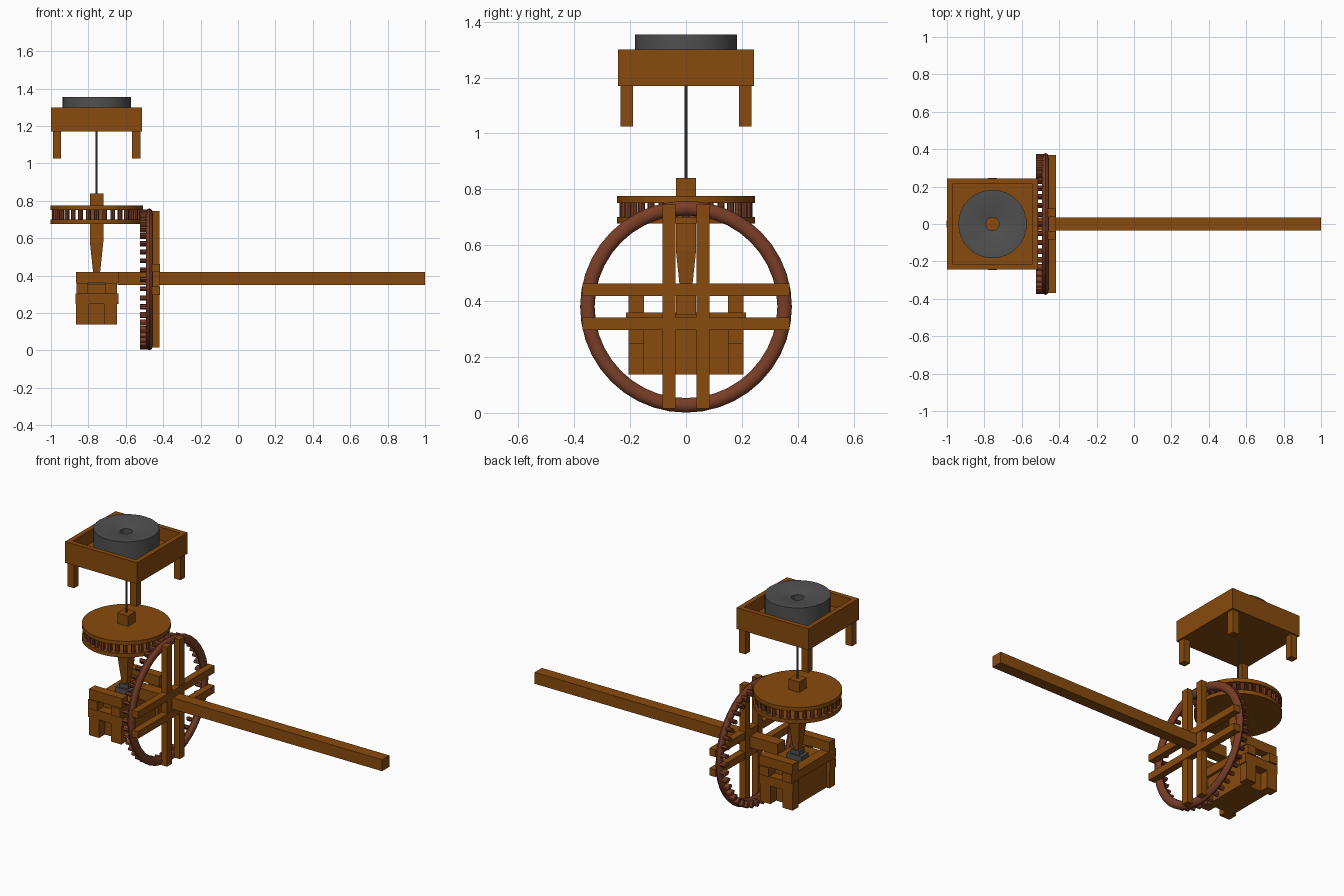
import bpy, bmesh, math
from mathutils import Matrix, Vector

if "Cube" in bpy.data.objects:
    bpy.data.objects.remove(bpy.data.objects["Cube"])

def mat(name, c):
    m = bpy.data.materials.new(name)
    m.diffuse_color = (*c, 1)
    m.use_nodes = True
    m.node_tree.nodes["Principled BSDF"].inputs["Base Color"].default_value = m.diffuse_color
    return m

WOOD = mat("brown_wood", (0.25, 0.07, 0.004))
RED = mat("red_brown_wood", (0.19, 0.047, 0.02))
STONE = mat("dark_grey", (0.08, 0.08, 0.08))
CX = -0.756          # vertical axis of the mill
WZ = 0.38            # height of the drive shaft

def finish(name, bm, m, smooth=False):
    bmesh.ops.recalc_face_normals(bm, faces=bm.faces)
    me = bpy.data.meshes.new(name)
    bm.to_mesh(me)
    bm.free()
    me.materials.append(m)
    ob = bpy.data.objects.new(name, me)
    bpy.context.collection.objects.link(ob)
    if smooth:
        bpy.ops.object.select_all(action='DESELECT')
        ob.select_set(True)
        bpy.context.view_layer.objects.active = ob
        bpy.ops.object.shade_smooth_by_angle(angle=math.radians(40))
    return ob

def box(name, x, y, z, m=WOOD, taper=1.0):
    """Box from (min, max) ranges; taper scales the bottom end."""
    bm = bmesh.new()
    bmesh.ops.create_cube(bm, size=1)
    for v in bm.verts:
        t = taper if v.co.z < 0 else 1
        v.co = Vector((sum(x) / 2 + v.co.x * (x[1] - x[0]) * t,
                       sum(y) / 2 + v.co.y * (y[1] - y[0]) * t,
                       sum(z) / 2 + v.co.z * (z[1] - z[0])))
    return finish(name, bm, m)

def lathe(name, prof, n, m, closed=False):
    """Revolve (radius, z) points about the mill axis."""
    bm = bmesh.new()
    rings = [[bm.verts.new((CX + r * math.cos(2 * math.pi * i / n),
                            r * math.sin(2 * math.pi * i / n), z)) for i in range(n)]
             for r, z in prof]
    pairs = list(zip(rings, rings[1:])) + ([(rings[-1], rings[0])] if closed else [])
    for a, b in pairs:
        for i in range(n):
            j = (i + 1) % n
            bm.faces.new((a[i], a[j], b[j], b[i]))
    if not closed:
        bm.faces.new(rings[0])
        bm.faces.new(rings[-1])
    return finish(name, bm, m, True)

def pegs(name, count, r, depth, place):
    """Many small pegs in one mesh; place(angle) gives each matrix."""
    bm = bmesh.new()
    for i in range(count):
        bmesh.ops.create_cone(bm, cap_ends=True, segments=8, radius1=r, radius2=r,
                              depth=depth, matrix=place(2 * math.pi * i / count))
    return finish(name, bm, RED, True)

# Hopper box: open tray with four legs
bm = bmesh.new()
bmesh.ops.create_cube(bm, size=1, matrix=Matrix.Translation((CX, 0, 1.235))
                      @ Matrix.Diagonal((0.487, 0.487, 0.13, 1)))
bm.faces.ensure_lookup_table()
top = max(bm.faces, key=lambda f: f.calc_center_median().z)
bmesh.ops.inset_region(bm, faces=[top], thickness=0.042)
ext = bmesh.ops.extrude_face_region(bm, geom=[top])
bmesh.ops.translate(bm, vec=(0, 0, -0.08),
                    verts=[g for g in ext["geom"] if isinstance(g, bmesh.types.BMVert)])
if top.is_valid:
    bm.faces.remove(top)
finish("stone_tray", bm, WOOD)
for sx in (-1, 1):
    for sy in (-1, 1):
        x, y = CX + sx * 0.212, sy * 0.212
        box("tray_leg", (x - 0.022, x + 0.022), (y - 0.022, y + 0.022), (1.025, 1.175))

# Millstone with centre hole, and iron spindle
lathe("millstone", [(0.183, 1.22), (0.183, 1.355), (0.14, 1.355), (0.06, 1.34),
                    (0.035, 1.335), (0.035, 1.22)], 32, STONE, True)
lathe("iron_spindle", [(0.006, 0.82), (0.006, 1.2)], 8, STONE)

# Lantern gear: two discs, rungs, and tapered post
for name, z0 in (("lantern_top_disc", 0.752), ("lantern_bottom_disc", 0.677)):
    lathe(name, [(0.247, z0), (0.247, z0 + 0.024)], 32, WOOD)
pegs("lantern_rungs", 32, 0.013, 0.06, lambda a: Matrix.Translation(
    (CX + 0.225 * math.cos(a), 0.225 * math.sin(a), 0.727)))
box("lantern_post", (CX - 0.036, CX + 0.036), (-0.036, 0.036), (0.58, 0.84))
box("lantern_post_taper", (CX - 0.036, CX + 0.036), (-0.036, 0.036), (0.41, 0.58), taper=0.5)

# Crown wheel rim
bm = bmesh.new()
N, M = 40, 10
rim = [[bm.verts.new((-0.474 + 0.02 * math.sin(b),
                      (0.353 + 0.026 * math.cos(b)) * math.cos(a),
                      WZ + (0.353 + 0.026 * math.cos(b)) * math.sin(a)))
        for b in [2 * math.pi * k / M for k in range(M)]]
       for a in [2 * math.pi * k / N for k in range(N)]]
for i in range(N):
    for k in range(M):
        p, q, l = rim[i], rim[(i + 1) % N], (k + 1) % M
        bm.faces.new((p[k], q[k], q[l], p[l]))
ob = finish("wheel_rim", bm, RED, True)

# Wheel teeth pointing toward the lantern
pegs("wheel_teeth", 44, 0.016, 0.05, lambda a: Matrix.Translation(
    (-0.499, 0.353 * math.cos(a), WZ + 0.353 * math.sin(a)))
    @ Matrix.Rotation(a, 4, 'X') @ Matrix.Diagonal((1, 1.3, 0.8, 1))
    @ Matrix.Rotation(math.pi / 2, 4, 'Y'))

# Wheel spokes and long drive shaft
for s in (-1, 1):
    c = s * 0.061
    box("wheel_upright_spoke", (-0.46, -0.421), (c - 0.023, c + 0.023), (0.016, 0.746))
    box("wheel_cross_spoke", (-0.459, -0.417), (-0.37, 0.37), (WZ + c - 0.022, WZ + c + 0.022))
box("drive_shaft", (-0.645, 1.0), (-0.035, 0.035), (0.35, 0.42))

# Base: central block, corner feet, stacked side rails and cross rails
box("base_block", (-0.845, -0.665), (-0.15, 0.15), (0.138, 0.355))
box("iron_bearing", (CX - 0.05, CX + 0.05), (-0.035, 0.035), (0.355, 0.385), STONE)
box("iron_bearing_cap", (CX - 0.03, CX + 0.03), (-0.025, 0.025), (0.385, 0.41), STONE)
for s in (-1, 1):
    y = (s * 0.178 - 0.028, s * 0.178 + 0.028)
    box("base_top_rail", (-0.865, -0.64), y, (0.36, 0.42))
    box("base_lower_rail", (-0.87, -0.638), y, (0.248, 0.305))
    x = CX + s * 0.078
    box("base_cross_rail", (x - 0.03, x + 0.03), (-0.215, 0.215), (0.305, 0.36))
    for t in (-1, 1):
        fx = CX + t * 0.075
        box("base_foot", (fx - 0.035, fx + 0.035), y, (0.138, 0.248))
